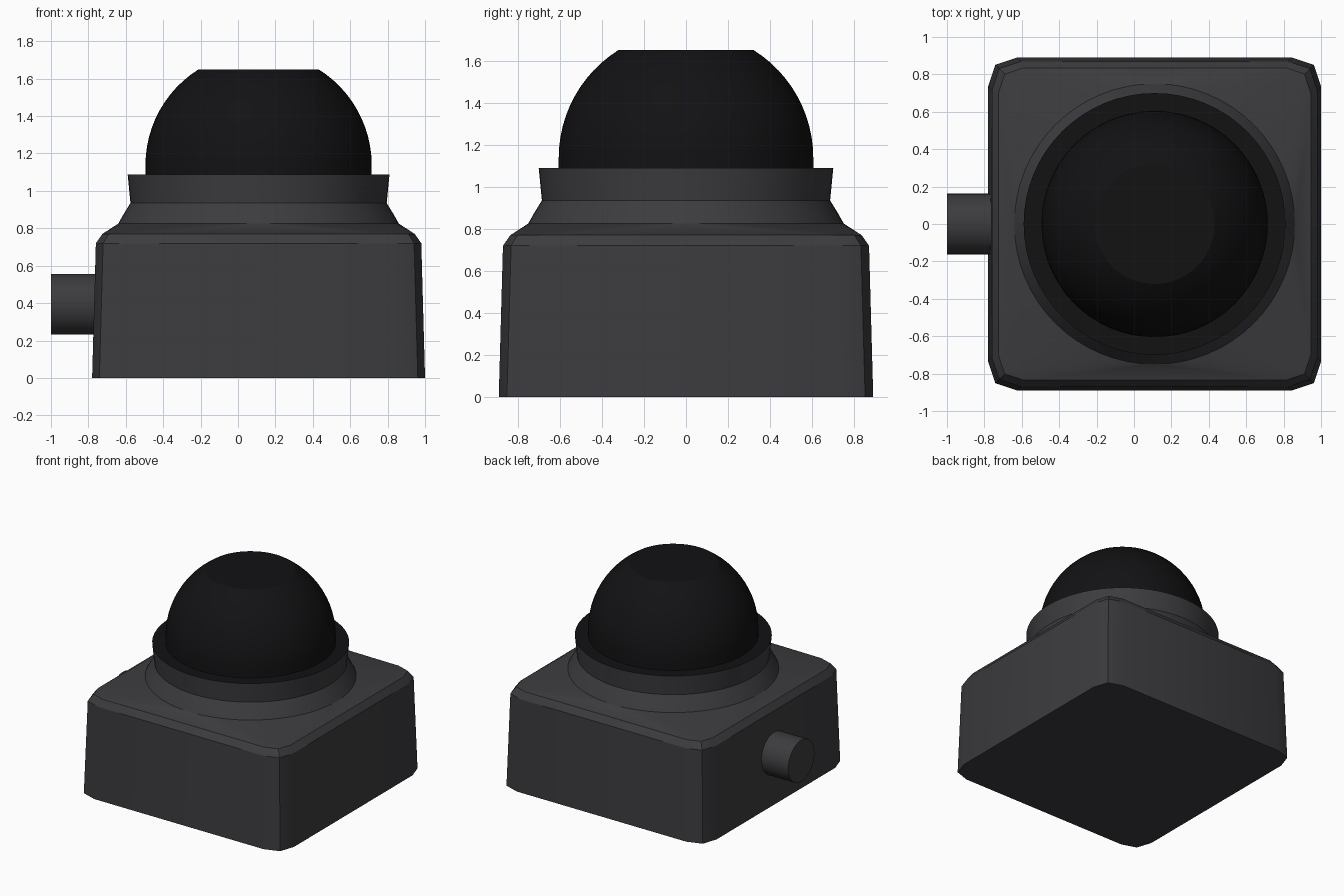
import bpy, bmesh, math
from mathutils import Matrix

if "Cube" in bpy.data.objects:
    bpy.data.objects.remove(bpy.data.objects["Cube"])

CX = 0.11  # housing centre; the side button fills the rest of the width


def material(name, rgb):
    m = bpy.data.materials.new(name)
    m.diffuse_color = (*rgb, 1)
    m.use_nodes = True
    m.node_tree.nodes["Principled BSDF"].inputs["Base Color"].default_value = m.diffuse_color
    return m


GREY = material("dark_grey", (0.045, 0.045, 0.05))
BLACK = material("black", (0.006, 0.006, 0.007))


def finish(bm, name, mat, angle=30):
    bmesh.ops.recalc_face_normals(bm, faces=bm.faces)
    me = bpy.data.meshes.new(name)
    bm.to_mesh(me)
    bm.free()
    ob = bpy.data.objects.new(name, me)
    bpy.context.collection.objects.link(ob)
    me.materials.append(mat)
    bpy.ops.object.select_all(action='DESELECT')
    ob.select_set(True)
    bpy.context.view_layer.objects.active = ob
    bpy.ops.object.shade_smooth_by_angle(angle=math.radians(angle))
    return ob


def circle(r, z, n=64):
    return [(CX + r * math.cos(2 * math.pi * i / n),
             r * math.sin(2 * math.pi * i / n), z) for i in range(n)]


def blunt_square(h, cut, z):
    pts = []
    for sx in (-1, 1):
        for sy in (-1, 1):
            for dx, dy in ((0, cut), (cut * .25, cut * .25), (cut, 0)):
                pts.append((CX + sx * (h - dx), sy * (h - dy), z))
    return pts


def lathe(name, profile, mat, cap_top=False):
    bm = bmesh.new()
    rings = [[bm.verts.new(p) for p in circle(r, z)] for r, z in profile]
    for a, b in zip(rings, rings[1:]):
        for i in range(len(a)):
            j = (i + 1) % len(a)
            bm.faces.new((a[i], a[j], b[j], b[i]))
    if cap_top:
        bm.faces.new(rings[-1])
    return finish(bm, name, mat)


# Housing: tapered block with blunt corners whose roof blends into a circle
bm = bmesh.new()
for p in (blunt_square(.89, .155, 0) + blunt_square(.87, .155, .72)
          + blunt_square(.835, .135, .77) + circle(.75, .825)):
    bm.verts.new(p)
bmesh.ops.convex_hull(bm, input=bm.verts)
roof = [f for f in bm.faces if all(v.co.z > .82 for v in f.verts)]
bmesh.ops.delete(bm, geom=roof, context='FACES')
bmesh.ops.dissolve_limit(bm, angle_limit=.005, verts=bm.verts, edges=bm.edges)
finish(bm, "housing", GREY, 22)

# Collar: flared neck and rim
lathe("collar", [(.75, .825), (.722, .875), (.685, .935), (.70, 1.088)], GREY)

# Lens dome: flat seat, short wall and a sphere cut flat at the top
R, ZC, ZTOP = .605, 1.137, 1.65
top = math.asin((ZTOP - ZC) / R)
dome = [(.70, 1.088), (R, 1.088)]
dome += [(R * math.cos(top * i / 12), ZC + R * math.sin(top * i / 12))
         for i in range(13)]
lathe("lens_dome", dome, BLACK, cap_top=True)

# Side button
bm = bmesh.new()
bmesh.ops.create_cone(bm, cap_ends=True, segments=32, radius1=.163,
                      radius2=.163, depth=.26,
                      matrix=Matrix.Translation((-.87, 0, .394))
                      @ Matrix.Rotation(math.pi / 2, 4, 'Y'))
finish(bm, "side_button", GREY)
